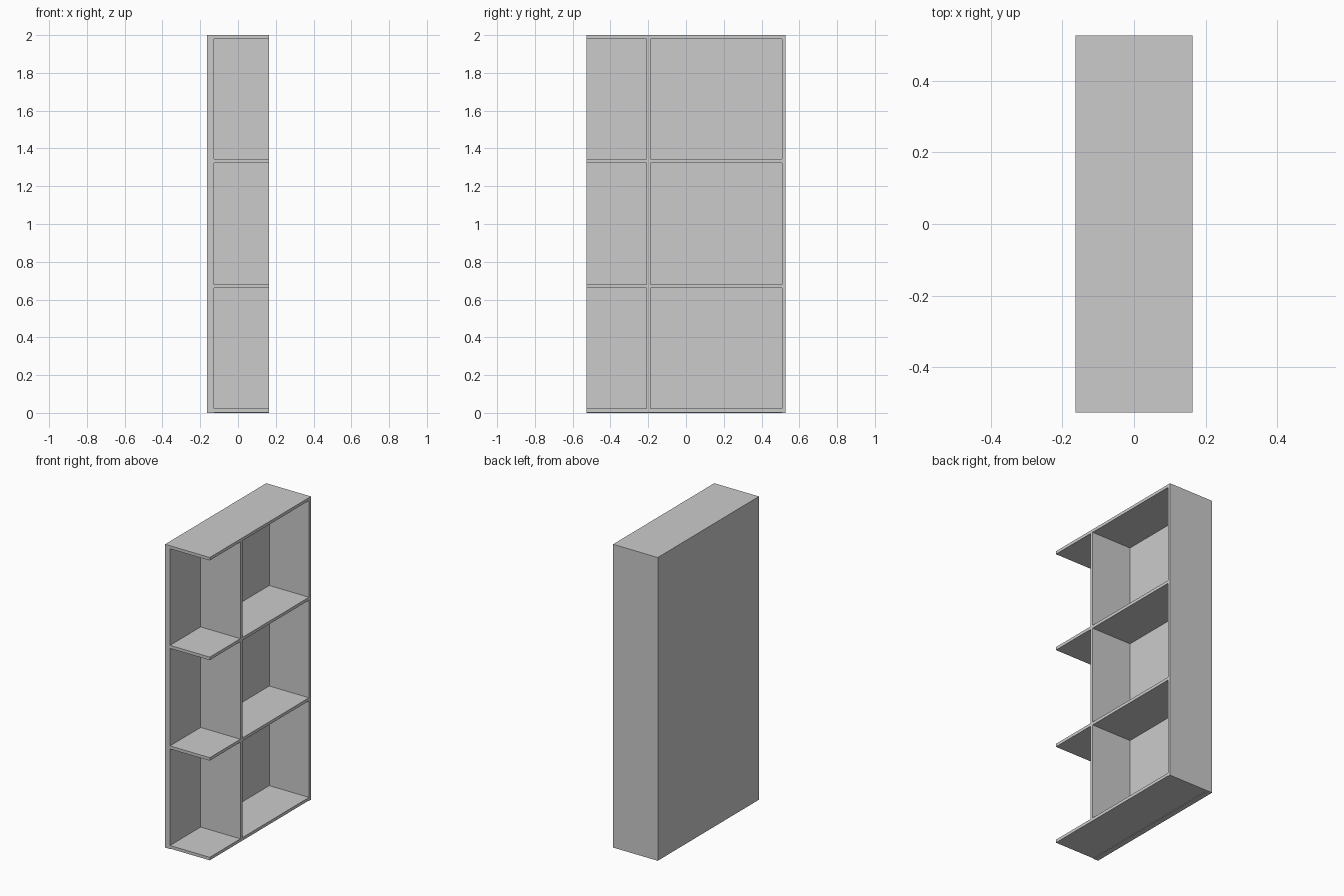
import bpy

if "Cube" in bpy.data.objects:
    bpy.data.objects.remove(bpy.data.objects["Cube"])

X0, XB, X1 = -0.163, -0.127, 0.163   # back of case, front of back panel, open front
Y0, YS, Y1 = -0.527, 0.507, 0.527    # open end, inner face of side panel, outer face
D0, D1 = -0.208, -0.188              # upright divider
T = 0.02                             # board thickness
BASE = 0.003                         # base board sits just above the floor


def board(name, x, y, z):
    """Axis-aligned board from (min, max) ranges."""
    bpy.ops.mesh.primitive_cube_add(
        size=1, location=[(r[0] + r[1]) / 2 for r in (x, y, z)])
    ob = bpy.context.object
    ob.name = name
    ob.scale = [r[1] - r[0] for r in (x, y, z)]
    bpy.ops.object.transform_apply(location=False, rotation=False, scale=True)
    return ob


depth = (XB, X1)

# Outer case
board("back_panel", (X0, XB), (Y0, Y1), (0, 2))
board("side_panel", depth, (YS, Y1), (0, 2))
board("top_board", depth, (Y0, YS), (2 - T, 2))
board("base_board", depth, (Y0, YS), (BASE, BASE + T))

# Upright between the narrow open bay and the wide bay
board("divider", depth, (D0, D1), (BASE + T, 2 - T))

# Shelves on both sides of the divider
for level, z in (("lower", 0.66), ("upper", 1.323)):
    board("narrow_shelf_" + level, depth, (Y0, D0), (z, z + T))
    board("wide_shelf_" + level, depth, (D1, YS), (z, z + T))
